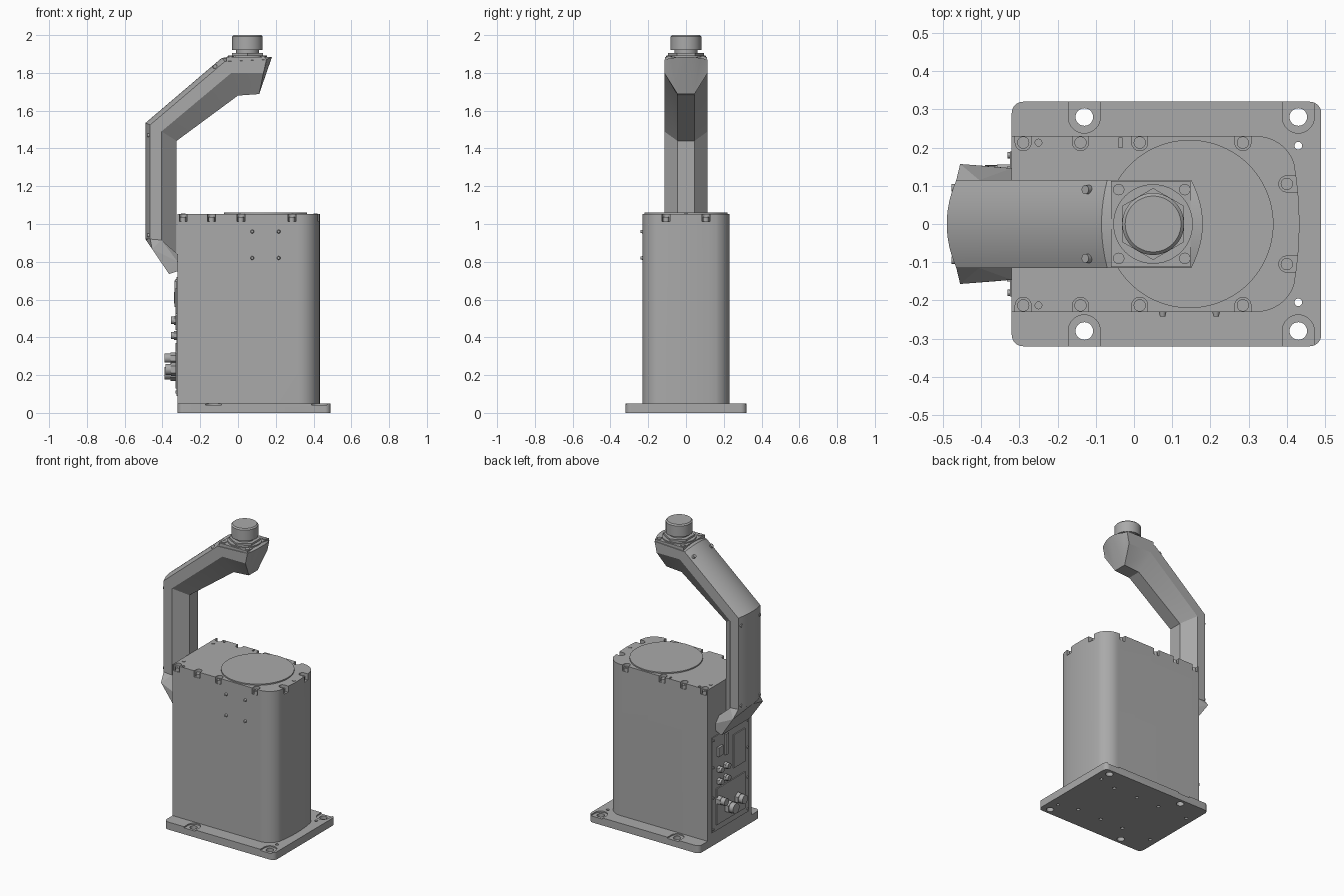
import bpy, bmesh, math
from mathutils import Vector, Matrix

if "Cube" in bpy.data.objects:
    bpy.data.objects.remove(bpy.data.objects["Cube"], do_unlink=True)

grey = bpy.data.materials.new("machine grey")
grey.use_nodes = True
grey.diffuse_color = (0.4, 0.4, 0.4, 1)
grey.node_tree.nodes["Principled BSDF"].inputs["Base Color"].default_value = (0.4, 0.4, 0.4, 1)


def finish(name, bm, angle=30):
    bmesh.ops.recalc_face_normals(bm, faces=bm.faces)
    mesh = bpy.data.meshes.new(name)
    bm.to_mesh(mesh)
    bm.free()
    mesh.materials.append(grey)
    ob = bpy.data.objects.new(name, mesh)
    bpy.context.collection.objects.link(ob)
    smooth(ob, angle)
    return ob


def smooth(ob, angle=30):
    bpy.ops.object.select_all(action='DESELECT')
    ob.select_set(True)
    bpy.context.view_layer.objects.active = ob
    bpy.ops.object.shade_smooth_by_angle(angle=math.radians(angle))


AXES = {'X': Vector((1, 0, 0)), 'Y': Vector((0, 1, 0)), 'Z': Vector((0, 0, 1))}


def add_rod(bm, pos, r, length, axis='Z', sides=24, r2=None):
    """Cylinder starting at pos and running along axis."""
    d = AXES[axis] if isinstance(axis, str) else Vector(axis).normalized()
    m = Matrix.Translation(Vector(pos) + d * length / 2) @ d.to_track_quat('Z', 'Y').to_matrix().to_4x4()
    bmesh.ops.create_cone(bm, cap_ends=True, segments=sides, radius1=r,
                          radius2=r if r2 is None else r2, depth=length, matrix=m)


def add_box(bm, lo, hi):
    lo, hi = Vector(lo), Vector(hi)
    m = Matrix.Translation((lo + hi) / 2) @ Matrix.Diagonal((*(hi - lo), 1))
    bmesh.ops.create_cube(bm, size=1, matrix=m)


def prism(name, outline, z0, z1):
    bm = bmesh.new()
    face = bm.faces.new([bm.verts.new((x, y, z0)) for x, y in outline])
    top = bmesh.ops.extrude_face_region(bm, geom=[face])['geom']
    bmesh.ops.translate(bm, vec=(0, 0, z1 - z0), verts=[v for v in top if isinstance(v, bmesh.types.BMVert)])
    return finish(name, bm)


def arc(cx, cy, r, a0, a1, n=8):
    return [(cx + r * math.cos(math.radians(a0 + (a1 - a0) * i / n)),
             cy + r * math.sin(math.radians(a0 + (a1 - a0) * i / n))) for i in range(n + 1)]


def cut(ob, parts):
    """Subtract each cutter mesh in turn, then bake the result."""
    for i, bm in enumerate(parts):
        cutter = finish("cutter", bm)
        mod = ob.modifiers.new("cut", 'BOOLEAN')
        mod.operation, mod.solver, mod.object = 'DIFFERENCE', 'EXACT', cutter
        bpy.context.view_layer.objects.active = ob
        bpy.ops.object.modifier_apply(modifier=mod.name)
        bpy.data.objects.remove(cutter, do_unlink=True)
    smooth(ob)


# Base plate with counterbored mounting holes
plate = prism("base_plate", arc(0.46, 0.29, 0.03, 0, 90) + arc(-0.29, 0.29, 0.03, 90, 180)
              + arc(-0.29, -0.29, 0.03, 180, 270) + arc(0.46, -0.29, 0.03, 270, 360), 0, 0.05)
holes, bores, slots = bmesh.new(), bmesh.new(), bmesh.new()
for s in (-1, 1):
    for x in (-0.13, 0.43):
        add_rod(holes, (x, s * 0.28, -0.1), 0.023, 0.3, sides=32)
        add_rod(bores, (x, s * 0.28, 0.042), 0.042, 0.1, sides=32)
        lo, hi = sorted((s * 0.28, s * 0.4))
        add_box(slots, (x - 0.042, lo, 0.042), (x + 0.042, hi, 0.1))
    add_rod(holes, (0.43, s * 0.205, -0.1), 0.01, 0.3, sides=16)
    for x in (-0.27, -0.05, 0.12, 0.3):
        add_rod(holes, (x, s * 0.17, -0.1), 0.011, 0.13, sides=16)
cut(plate, [holes, bores, slots])

# Cabinet body: square rear end, bulging rounded front end
right = arc(0.32, 0.125, 0.105, 90, 20, 12)[:-1]
bulge = [(0.419 + 0.014 * (1 - (y / 0.16) ** 2), y) for y in [0.16 - 0.04 * i for i in range(9)]]
outline = [(-0.32, -0.23), (-0.32, 0.23)] + right + bulge + [(x, -y) for x, y in reversed(right)]
body = prism("cabinet_body", outline, 0.05, 1.053)
bolts = [(x, s * 0.213, 0, s) for x in (-0.29, -0.14, 0.015, 0.285) for s in (-1, 1)]
bolts += [(0.4, s * 0.105, 1, 0) for s in (-1, 1)]
wells, gaps, pins = bmesh.new(), bmesh.new(), bmesh.new()
for x, y, dx, dy in bolts:
    add_rod(wells, (x, y, 1.013), 0.021, 0.1)
    c, e = Vector((x, y, 0)), Vector((x + dx * 0.06, y + dy * 0.06, 0))
    w = Vector((0.0208 * abs(dy), 0.0208 * abs(dx), 0))
    a = Vector(map(min, c, e)) - w
    b = Vector(map(max, c, e)) + w
    add_box(gaps, (a.x, a.y, 1.0132), (b.x, b.y, 1.1))
for s in (-1, 1):
    add_rod(pins, (-0.25, s * 0.213, 1.035), 0.009, 0.1, sides=16)
add_box(pins, (-0.04, 0.2, 1.035), (-0.03, 0.225, 1.1))
cut(body, [wells, gaps, pins])

# Lid bolts, each with a hexagonal socket ring
bm = bmesh.new()
for x, y, dx, dy in bolts:
    add_rod(bm, (x, y, 1.012), 0.016, 0.024, sides=20)
    add_rod(bm, (x, y, 1.03), 0.008, 0.008, sides=6)
for x, y in [(-0.29, 0.155), (-0.29, -0.155), (0.41, 0)]:
    add_rod(bm, (x, y, 1.05), 0.011, 0.006, sides=16)
finish("lid_bolts", bm)

# Round turntable cover
bm = bmesh.new()
add_rod(bm, (0.145, 0, 1.04), 0.22, 0.021, sides=96)
finish("turntable_cover", bm)

# Side screws
bm = bmesh.new()
for x in (0.075, 0.215):
    for z in (0.82, 0.96):
        add_rod(bm, (x, -0.225, z), 0.011, 0.017, axis=(0, -1, 0), sides=16, r2=0.007)
finish("side_screws", bm)

# Bent arm: loft of crown, edge, shoulder and inner points at each bend
stations = [((-0.49, 0.92), (-0.465, 0.92), (-0.405, 0.915), (-0.325, 0.8)),
            ((-0.49, 1.535), (-0.465, 1.525), (-0.405, 1.49), (-0.325, 1.44)),
            ((-0.085, 1.88), (-0.07, 1.86), (-0.035, 1.8), (0, 1.68)),
            ((0.18, 1.885), (0.15, 1.87), (0.135, 1.8), (0.112, 1.688))]
bm = bmesh.new()
rings = []
for crown, edge, shoulder, inner in stations:
    ring = []
    for i in range(-6, 7):
        t = i / 6
        x, z = Vector(crown).lerp(Vector(edge), t * t)
        ring.append((x, t * 0.115, z))
    ring += [(shoulder[0], 0.115, shoulder[1]), (inner[0], 0.045, inner[1]),
             (inner[0], -0.045, inner[1]), (shoulder[0], -0.115, shoulder[1])]
    rings.append([bm.verts.new(p) for p in ring])
for a, b in zip(rings, rings[1:]):
    for i in range(len(a)):
        j = (i + 1) % len(a)
        bm.faces.new((a[i], a[j], b[j], b[i]))
caps = [bm.faces.new(rings[0]), bm.faces.new(rings[-1])]
bmesh.ops.triangulate(bm, faces=caps)
finish("bent_arm", bm, 25)

# Flared hood joining the arm to the cabinet
bm = bmesh.new()
bm.verts.new((-0.49, 0, 0.92))
for s in (-1, 1):
    for x, y, z in [(-0.465, 0.115, 0.92), (-0.405, 0.115, 0.915), (-0.32, 0.11, 0.84),
                    (-0.455, 0.157, 0.868), (-0.32, 0.146, 0.8),
                    (-0.365, 0.15, 0.735), (-0.32, 0.145, 0.75)]:
        bm.verts.new((x, s * y, z))
bmesh.ops.convex_hull(bm, input=bm.verts)
finish("arm_hood", bm, 15)

# Head plate, hexagonal nut, neck and push knob
bm = bmesh.new()
add_box(bm, (-0.06, -0.112, 1.86), (0.148, 0.112, 1.884))
for x in (-0.04, 0.133):
    for s in (-1, 1):
        add_rod(bm, (x, s * 0.09, 1.88), 0.015, 0.009, sides=16)
finish("head_plate", bm)
bm = bmesh.new()
add_rod(bm, (0.05, 0, 1.88), 0.104, 0.012, sides=48)
add_rod(bm, (0.05, 0, 1.89), 0.094, 0.014, sides=6)
add_rod(bm, (0.05, 0, 1.9), 0.06, 0.03, sides=48)
finish("knob_base", bm)
bm = bmesh.new()
add_rod(bm, (0.05, 0, 1.92), 0.081, 0.072, sides=64)
add_rod(bm, (0.05, 0, 1.992), 0.081, 0.008, sides=64, r2=0.073)
finish("push_knob", bm)

# Arm screws
bm = bmesh.new()
for s in (-1, 1):
    add_rod(bm, (-0.115, s * 0.09, 1.825), 0.012, 0.02, axis=(-0.65, 0, 0.76), sides=16)
    for z in (0.94, 1.47):
        add_rod(bm, (-0.462, s * 0.095, z), 0.01, 0.016, axis=(-1, 0, 0), sides=16)
finish("arm_screws", bm)

# Rear connector panel
bm = bmesh.new()
add_box(bm, (-0.325, -0.19, 0.09), (-0.31, 0.19, 0.72))
add_box(bm, (-0.332, -0.15, 0.13), (-0.31, 0.15, 0.37))
add_box(bm, (-0.332, -0.15, 0.44), (-0.31, -0.03, 0.66))
add_box(bm, (-0.336, 0.03, 0.56), (-0.31, 0.06, 0.7))
add_box(bm, (-0.34, 0.09, 0.58), (-0.31, 0.14, 0.64))
for y in (-0.18, 0.18):
    for z in (0.11, 0.32, 0.52, 0.7):
        add_rod(bm, (-0.32, y, z), 0.008, 0.011, axis=(-1, 0, 0), sides=12)
finish("rear_panel", bm)

# Rear connectors: hexagonal collars with round plugs
bm = bmesh.new()
sockets = [(y, z, 0.024, 0.035) for y in (0.05, 0.12) for z in (0.41, 0.49)]
sockets += [(0.13, 0.29, 0.03, 0.07), (0.03, 0.21, 0.042, 0.07), (-0.07, 0.23, 0.036, 0.065)]
for y, z, r, reach in sockets:
    add_rod(bm, (-0.32, y, z), r, reach * 0.55, axis=(-1, 0, 0), sides=6)
    add_rod(bm, (-0.32, y, z), r * 0.8, reach, axis=(-1, 0, 0), sides=20)
finish("rear_connectors", bm)
